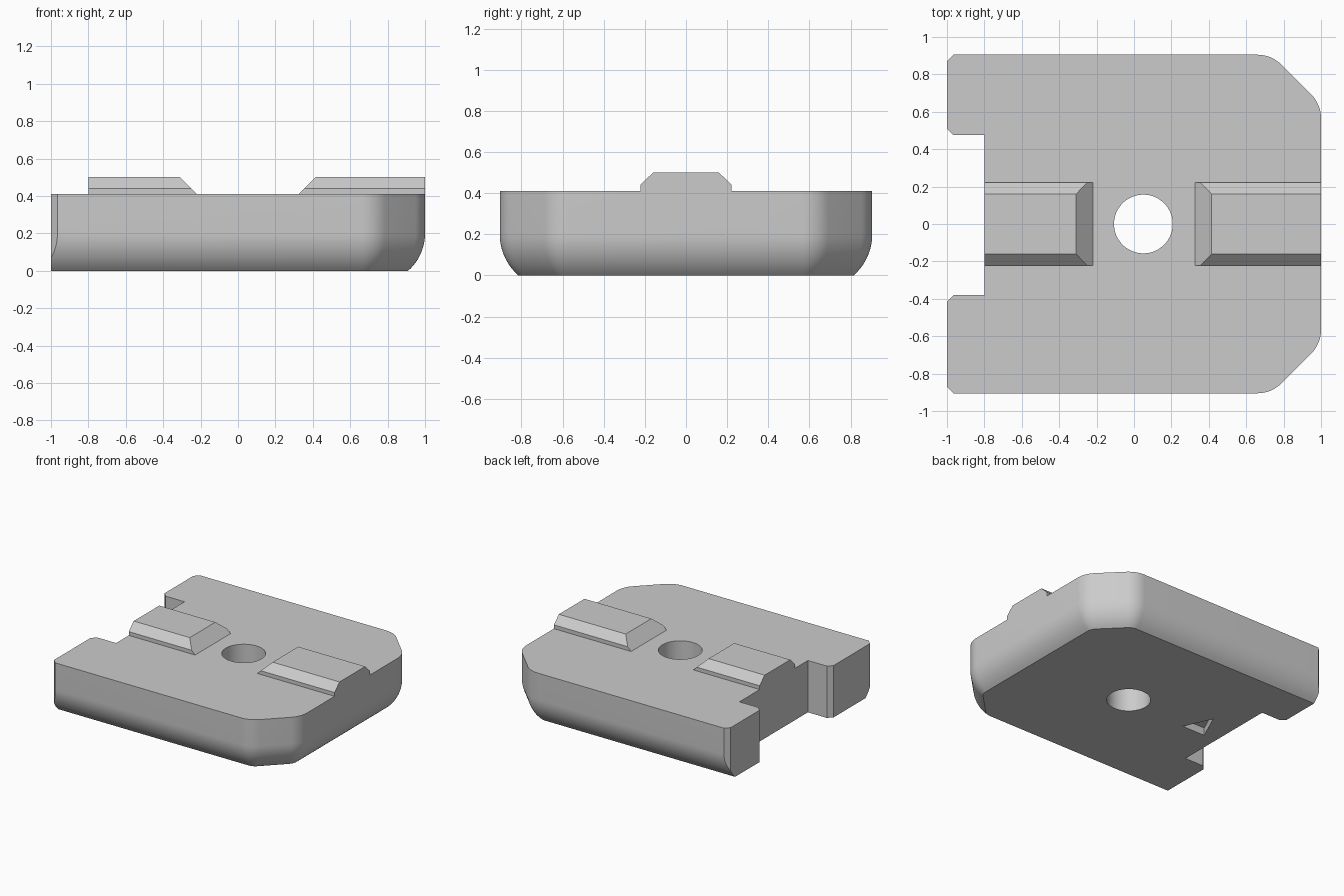
import bpy, bmesh
from math import pi, sin, cos, sqrt

cube = bpy.data.objects.get("Cube")
if cube:
    bpy.data.objects.remove(cube, do_unlink=True)

grey = bpy.data.materials.new("plain grey")
grey.use_nodes = True
grey.diffuse_color = (0.6, 0.6, 0.6, 1)
grey.node_tree.nodes["Principled BSDF"].inputs["Base Color"].default_value = (0.6, 0.6, 0.6, 1)


def loft(name, rings):
    """Closed solid through rings of points with equal counts."""
    bm = bmesh.new()
    loops = [[bm.verts.new(p) for p in ring] for ring in rings]
    for a, b in zip(loops, loops[1:]):
        for i in range(len(a)):
            j = (i + 1) % len(a)
            bm.faces.new((a[i], a[j], b[j], b[i]))
    bm.faces.new(loops[0])
    bm.faces.new(loops[-1])
    bmesh.ops.recalc_face_normals(bm, faces=bm.faces)
    mesh = bpy.data.meshes.new(name)
    bm.to_mesh(mesh)
    bm.free()
    mesh.materials.append(grey)
    obj = bpy.data.objects.new(name, mesh)
    bpy.context.collection.objects.link(obj)
    return obj


def prism(name, points, z0, z1):
    return loft(name, [[(x, y, z) for x, y in points] for z in (z0, z1)])


def combine(target, tool, operation):
    """Apply a boolean and discard the tool."""
    tool.hide_render = True
    mod = target.modifiers.new(tool.name, "BOOLEAN")
    mod.object, mod.operation, mod.solver = tool, operation, "EXACT"
    bpy.context.view_layer.objects.active = target
    bpy.ops.object.modifier_apply(modifier=mod.name)
    bpy.data.objects.remove(tool, do_unlink=True)


# Plate outline, pulled in by the given inset on every side but the notched one
W, TOP, R = 0.905, 0.41, 0.18


def outline(inset, z):
    half = []
    t = R * (sqrt(2) - 1)
    for cx, cy, start in ((1 - R, 0.64 - t, 0), (0.735 - t, W - R, pi / 4)):
        for i in range(9):
            a = start + pi / 4 * i / 8
            half.append((cx + (R - inset) * cos(a), cy + (R - inset) * sin(a), z))
    half.append((-1, W - inset, z))
    return half + [(x, -y, z) for x, y, z in reversed(half)]


# Body with the lower edge rolled under
ROLL, ROLL_Z = 0.267, 0.2
rings = []
for i in range(13):
    z = ROLL_Z * i / 12
    rings.append(outline(ROLL - sqrt(ROLL ** 2 - (ROLL_Z - z) ** 2), z))
rings.append(outline(0, TOP))
body = loft("base_plate", rings)


# Two bevelled rails on top, each with one sloped inner end
def rail(name, outer, inner):
    s = 1 if inner > outer else -1
    rows = ((0.3, 0, 0.222), (TOP, 0, 0.222), (0.44, 0.03, 0.222), (0.5, 0.09, 0.16))
    return loft(name, [[(outer, -w, z), (inner - s * d, -w, z),
                        (inner - s * d, w, z), (outer, w, z)] for z, d, w in rows])


combine(body, rail("right_rail", -0.8, -0.22), "UNION")
combine(body, rail("left_rail", 1, 0.325), "UNION")

# Notch with chamfered mouth
LOW, HIGH, C = -0.38, 0.475, 0.035
combine(body, prism("notch_cutter", [
    (-0.8, LOW), (-0.8, HIGH), (-1 + C, HIGH), (-1, HIGH + C), (-1.1, HIGH + C),
    (-1.1, LOW - C), (-1, LOW - C), (-1 + C, LOW)], -0.1, 0.7), "DIFFERENCE")

# Chamfers on the outer corners beside the notch
for s in (-1, 1):
    combine(body, prism("corner_cutter", [
        (-1 + C + 0.1, s * (W + 0.1)), (-1.1, s * (W + 0.1)), (-1.1, s * (W - C - 0.1))],
        -0.1, 0.7), "DIFFERENCE")

# Through hole
circle = [(0.05 + 0.157 * cos(2 * pi * i / 64), 0.157 * sin(2 * pi * i / 64)) for i in range(64)]
combine(body, prism("hole_cutter", circle, -0.1, 0.7), "DIFFERENCE")

# Triangular marker recess underneath
combine(body, prism("marker_cutter", [(-0.49, -0.04), (-0.59, 0.18), (-0.69, -0.04)],
                    -0.1, 0.06), "DIFFERENCE")

# Smooth curves, sharp edges
bpy.ops.object.select_all(action="DESELECT")
body.select_set(True)
bpy.context.view_layer.objects.active = body
bpy.ops.object.shade_smooth_by_angle(angle=pi / 7)
